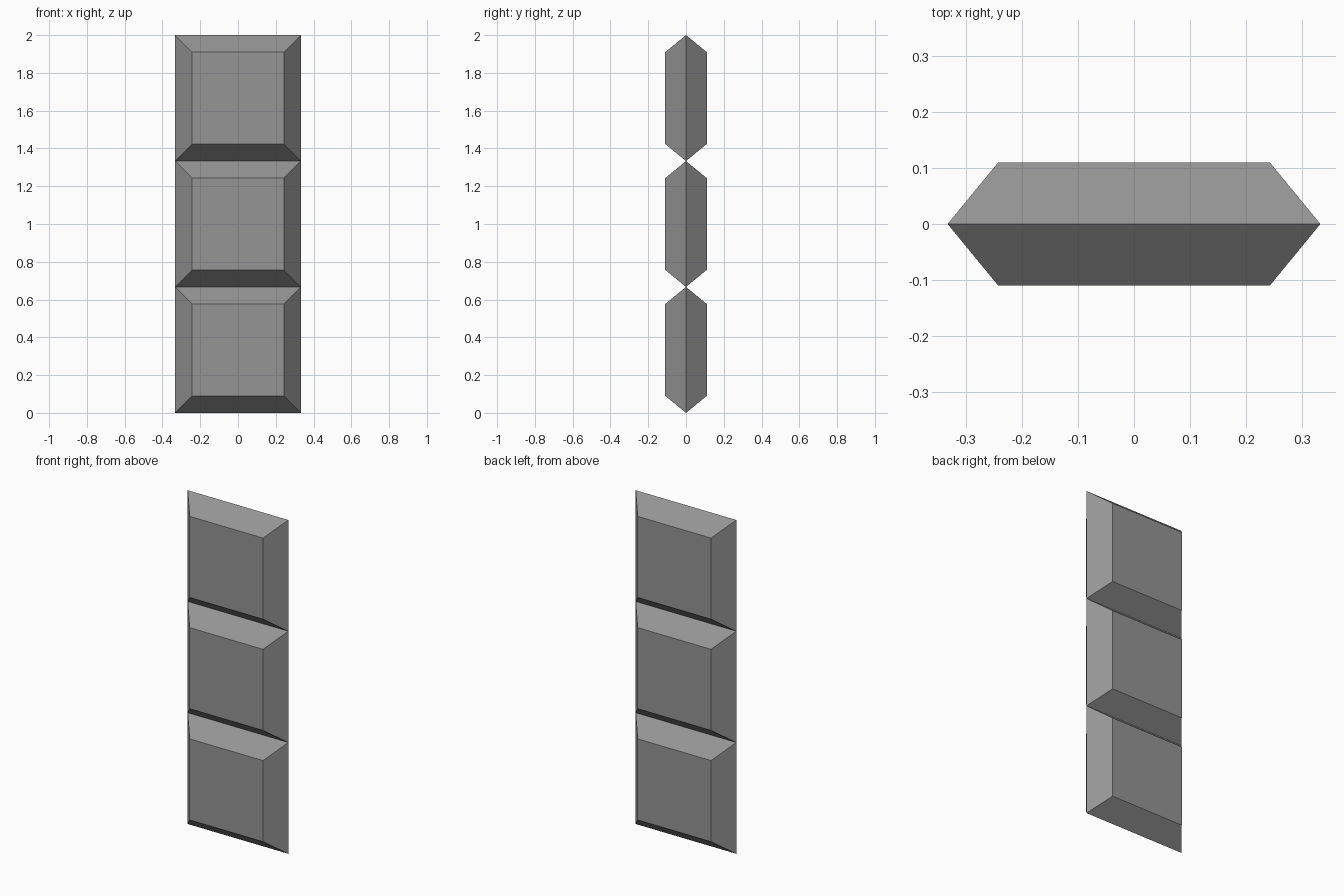
import bpy
import bmesh

cube = bpy.data.objects.get("Cube")
if cube:
    bpy.data.objects.remove(cube, do_unlink=True)

HALF = 1 / 3      # half width of a panel at its sharp rim
INNER = 0.243     # half width of the flat faces
DEPTH = 0.11      # half thickness

grey = bpy.data.materials.new("mid_grey")
grey.use_nodes = True
colour = (0.3, 0.3, 0.3, 1)
grey.diffuse_color = colour
grey.node_tree.nodes["Principled BSDF"].inputs["Base Color"].default_value = colour


def square_ring(bm, half, y):
    corners = ((-1, -1), (1, -1), (1, 1), (-1, 1))
    return [bm.verts.new((sx * half, y, sz * half)) for sx, sz in corners]


def bevelled_panel(name, z):
    """Square panel whose front and back both slope out to a sharp rim."""
    bm = bmesh.new()
    front = square_ring(bm, INNER, -DEPTH)
    rim = square_ring(bm, HALF, 0)
    back = square_ring(bm, INNER, DEPTH)
    bm.faces.new(front)
    bm.faces.new(back)
    for a, b in ((front, rim), (rim, back)):
        for i in range(4):
            j = (i + 1) % 4
            bm.faces.new((a[i], a[j], b[j], b[i]))
    bmesh.ops.recalc_face_normals(bm, faces=bm.faces)
    mesh = bpy.data.meshes.new(name)
    bm.to_mesh(mesh)
    bm.free()
    mesh.materials.append(grey)
    panel = bpy.data.objects.new(name, mesh)
    panel.location.z = z
    bpy.context.collection.objects.link(panel)


# Stack of three identical panels touching rim to rim
for index, name in enumerate(("lower_panel", "middle_panel", "upper_panel")):
    bevelled_panel(name, HALF * (2 * index + 1))
